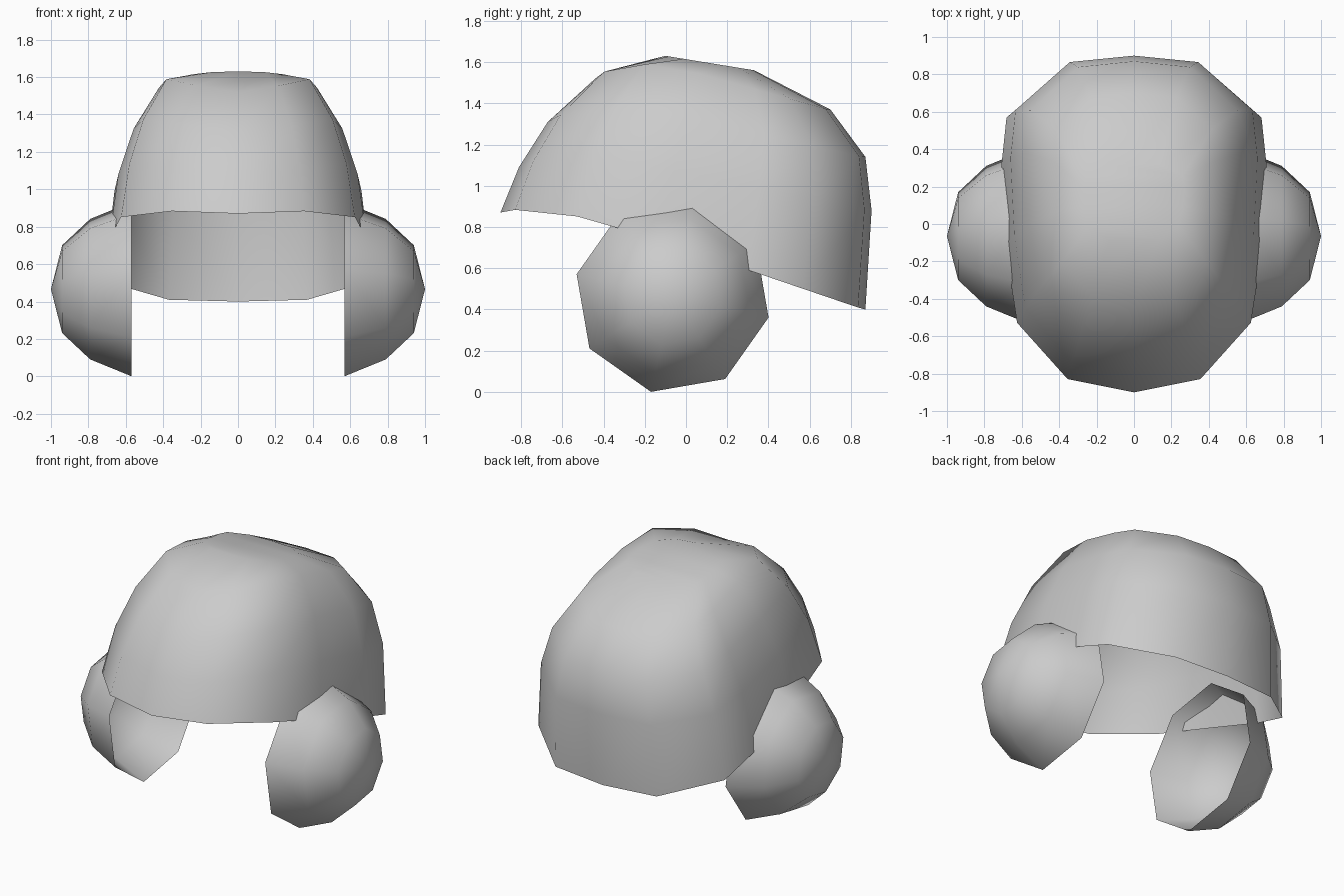
import bpy
import bmesh
import math

if "Cube" in bpy.data.objects:
    bpy.data.objects.remove(bpy.data.objects["Cube"], do_unlink=True)

# Single plain grey material
grey = bpy.data.materials.new("plain_grey")
grey.use_nodes = True
colour = (0.6, 0.6, 0.6, 1)
grey.diffuse_color = colour
grey.node_tree.nodes["Principled BSDF"].inputs["Base Color"].default_value = colour


def finish(name, bm, up):
    """Turn a bmesh into a smooth object; up is the direction its open shell bulges."""
    bmesh.ops.recalc_face_normals(bm, faces=bm.faces)
    bm.normal_update()
    if sum(f.normal[up[0]] * f.calc_area() for f in bm.faces) * up[1] < 0:
        bmesh.ops.reverse_faces(bm, faces=bm.faces)
    mesh = bpy.data.meshes.new(name)
    bm.to_mesh(mesh)
    bm.free()
    mesh.materials.append(grey)
    mesh.shade_smooth()
    obj = bpy.data.objects.new(name, mesh)
    bpy.context.collection.objects.link(obj)
    return obj


def bridge(bm, lower, upper):
    n = len(lower)
    for i in range(n):
        j = (i + 1) % n
        bm.faces.new((lower[i], lower[j], upper[j], upper[i]))


# Helmet shell: half outline from front centre to back centre
# (width fraction, depth fraction, side lift fraction)
OUTLINE = [(0, 0, 0), (.5, .04, .4), (.88, .21, 1), (.97, .44, .9),
           (1, .68, .5), (.96, .83, .25), (.52, .98, 0), (0, 1, 0)]
# Rings from rim to crown: half width, front y, front z, back y, back z, side lift
RINGS = [(.71, -.90, .87, .87, .40, .08),
         (.66, -.81, 1.09, .90, .88, .09),
         (.575, -.67, 1.31, .87, 1.14, .10),
         (.435, -.44, 1.52, .70, 1.37, .10),
         (.27, -.10, 1.63, .33, 1.56, 0)]

bm = bmesh.new()
rings = []
for w, yf, zf, yb, zb, lift in RINGS:
    half = [(w * u, yf + (yb - yf) * v, zf + (zb - zf) * v + lift * s)
            for u, v, s in OUTLINE]
    other = [(-x, y, z) for x, y, z in half[-2:0:-1]]
    rings.append([bm.verts.new(p) for p in half + other])
for a, b in zip(rings, rings[1:]):
    bridge(bm, a, b)

# Crown closed by strips running from side to side
top = rings[-1]
n = len(top)
for i in range(n // 2):
    corners = [top[i], top[i + 1], top[(n - i - 1) % n], top[(n - i) % n]]
    bm.faces.new(list(dict.fromkeys(corners)))
finish("helmet_shell", bm, (2, 1))

# Ear cups: open eight-sided domes, (x, radius) from inner rim outwards
CUP = [(.57, .477), (.79, .385), (.94, .241)]
CUP_Y, CUP_Z, CUP_TURN = -.065, .466, math.radians(-12.7)


def ear_cup(name, side):
    bm = bmesh.new()
    rings = []
    for x, r in CUP:
        angles = [CUP_TURN + i * math.tau / 8 for i in range(8)]
        rings.append([bm.verts.new((side * x, CUP_Y + r * math.cos(a),
                                    CUP_Z + r * math.sin(a))) for a in angles])
    for a, b in zip(rings, rings[1:]):
        bridge(bm, a, b)
    tip = bm.verts.new((side, CUP_Y, CUP_Z))
    last = rings[-1]
    for i in range(8):
        bm.faces.new((last[i], last[(i + 1) % 8], tip))
    finish(name, bm, (0, side))


ear_cup("left_ear_cup", 1)
ear_cup("right_ear_cup", -1)
